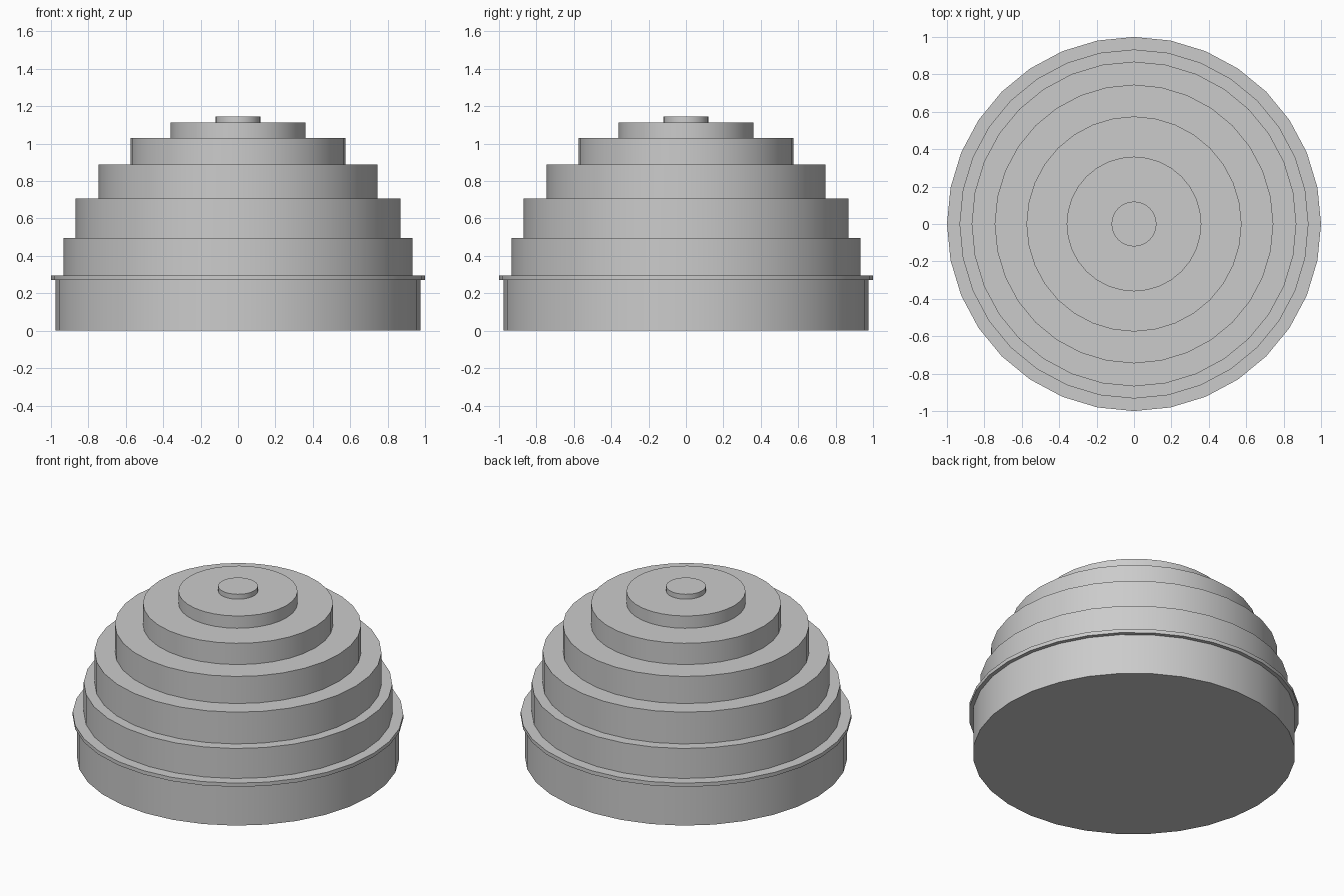
import bpy
import math

if "Cube" in bpy.data.objects:
    bpy.data.objects.remove(bpy.data.objects["Cube"])

grey = bpy.data.materials.new("light grey")
grey.diffuse_color = (0.6, 0.6, 0.6, 1)
grey.use_nodes = True
grey.node_tree.nodes["Principled BSDF"].inputs["Base Color"].default_value = grey.diffuse_color

SIDES = 32


def lathe(name, profile):
    """Spin (radius, z) points around z, capped at both ends."""
    verts, faces = [], []
    for r, z in profile:
        for i in range(SIDES):
            a = math.tau * i / SIDES
            verts.append((r * math.cos(a), r * math.sin(a), z))
    for k in range(len(profile) - 1):
        for i in range(SIDES):
            j = (i + 1) % SIDES
            lo, hi = k * SIDES, (k + 1) * SIDES
            faces.append((lo + i, lo + j, hi + j, hi + i))
    top = (len(profile) - 1) * SIDES
    faces.append(tuple(reversed(range(SIDES))))
    faces.append(tuple(range(top, top + SIDES)))
    mesh = bpy.data.meshes.new(name)
    mesh.from_pydata(verts, [], faces)
    mesh.materials.append(grey)
    obj = bpy.data.objects.new(name, mesh)
    bpy.context.collection.objects.link(obj)
    bpy.ops.object.select_all(action='DESELECT')
    obj.select_set(True)
    bpy.context.view_layer.objects.active = obj
    bpy.ops.object.shade_smooth_by_angle(angle=math.radians(30))
    return obj


# tiers from the ground up: (radius, top height)
tiers = [(0.975, 0.27), (1.0, 0.295), (0.933, 0.495), (0.868, 0.707),
         (0.745, 0.888), (0.575, 1.03), (0.36, 1.112), (0.12, 1.145)]

# one continuous stepped outline for the whole dome
outline, z = [], 0.0
for radius, top in tiers:
    outline += [(radius, z), (radius, top)]
    z = top
lathe("stepped_dome", outline)
